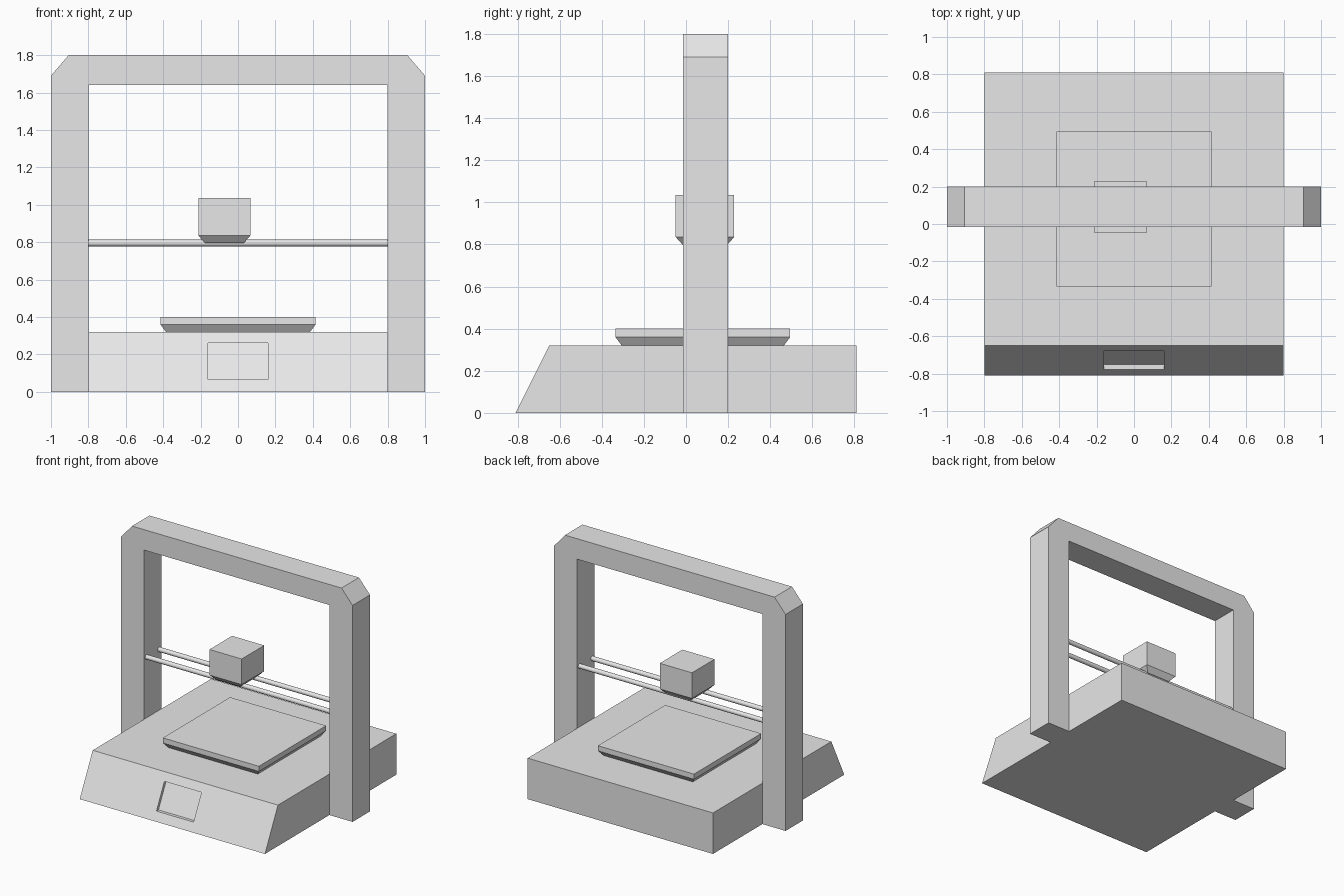
import bpy
import bmesh
from math import radians

cube = bpy.data.objects.get("Cube")
if cube:
    bpy.data.objects.remove(cube, do_unlink=True)

grey = bpy.data.materials.new("light grey")
grey.use_nodes = True
grey.diffuse_color = (0.8, 0.8, 0.8, 1)
grey.node_tree.nodes["Principled BSDF"].inputs["Base Color"].default_value = (0.8, 0.8, 0.8, 1)


def finish(name, bm):
    """Turn a bmesh into a named grey object."""
    bmesh.ops.recalc_face_normals(bm, faces=bm.faces[:])
    mesh = bpy.data.meshes.new(name)
    bm.to_mesh(mesh)
    bm.free()
    mesh.materials.append(grey)
    obj = bpy.data.objects.new(name, mesh)
    bpy.context.collection.objects.link(obj)
    return obj


def prism(name, points, offset):
    """Extrude a closed outline of 3D points by an offset."""
    bm = bmesh.new()
    face = bm.faces.new([bm.verts.new(p) for p in points])
    new = bmesh.ops.extrude_face_region(bm, geom=[face])["geom"]
    moved = [v for v in new if isinstance(v, bmesh.types.BMVert)]
    bmesh.ops.translate(bm, verts=moved, vec=offset)
    return finish(name, bm)


def tapered_box(name, centre, half, levels, inset):
    """Square block whose lowest ring is drawn in to a chamfered underside."""
    cx, cy = centre
    bm = bmesh.new()
    rings = []
    for i, z in enumerate(levels):
        h = half - inset if i == 0 else half
        rings.append([bm.verts.new((cx + sx * h, cy + sy * h, z))
                      for sx, sy in ((-1, -1), (1, -1), (1, 1), (-1, 1))])
    for low, high in zip(rings, rings[1:]):
        for i in range(4):
            j = (i + 1) % 4
            bm.faces.new((low[i], low[j], high[j], high[i]))
    bm.faces.new(rings[0])
    bm.faces.new(rings[-1])
    return finish(name, bm)


# Base with sloping front
side = [(-0.81, 0), (0.81, 0), (0.81, 0.32), (-0.65, 0.32)]
base = prism("base", [(-0.8, y, z) for y, z in side], (1.6, 0, 0))

# Screen recess cut straight back into the slope
depth = 0.025
slope = lambda z: -0.81 + 0.5 * z
low, high = 0.065, 0.26
profile = [(slope(low) - 0.1, low), (slope(low) + depth, low),
           (slope(high) + depth, high), (slope(high) - 0.1, high)]
cutter = prism("screen_cutter", [(-0.16, y, z) for y, z in profile], (0.32, 0, 0))
cut = base.modifiers.new("screen recess", "BOOLEAN")
cut.operation = "DIFFERENCE"
cut.solver = "EXACT"
cut.object = cutter
bpy.context.view_layer.objects.active = base
bpy.ops.object.modifier_apply(modifier=cut.name)
bpy.data.objects.remove(cutter, do_unlink=True)

# Upright frame with chamfered top corners
right = [(0.8, 1.64), (0.8, 0), (1, 0), (1, 1.69), (0.905, 1.8)]
outline = right + [(-x, z) for x, z in reversed(right)]
prism("upright_frame", [(x, -0.015, z) for x, z in outline], (0, 0.215, 0))

# Print bed and print head
tapered_box("print_bed", (0, 0.08), 0.415, (0.32, 0.36, 0.4), 0.03)
tapered_box("print_head", (-0.073, 0.09), 0.139, (0.795, 0.835, 1.035), 0.036)

# Guide rods
for name, y in (("front_rod", 0.015), ("back_rod", 0.17)):
    bpy.ops.mesh.primitive_cylinder_add(vertices=16, radius=0.018, depth=1.6,
                                        location=(0, y, 0.795),
                                        rotation=(0, radians(90), 0))
    rod = bpy.context.object
    rod.name = name
    rod.data.materials.append(grey)
    bpy.ops.object.shade_smooth_by_angle(angle=radians(40))
